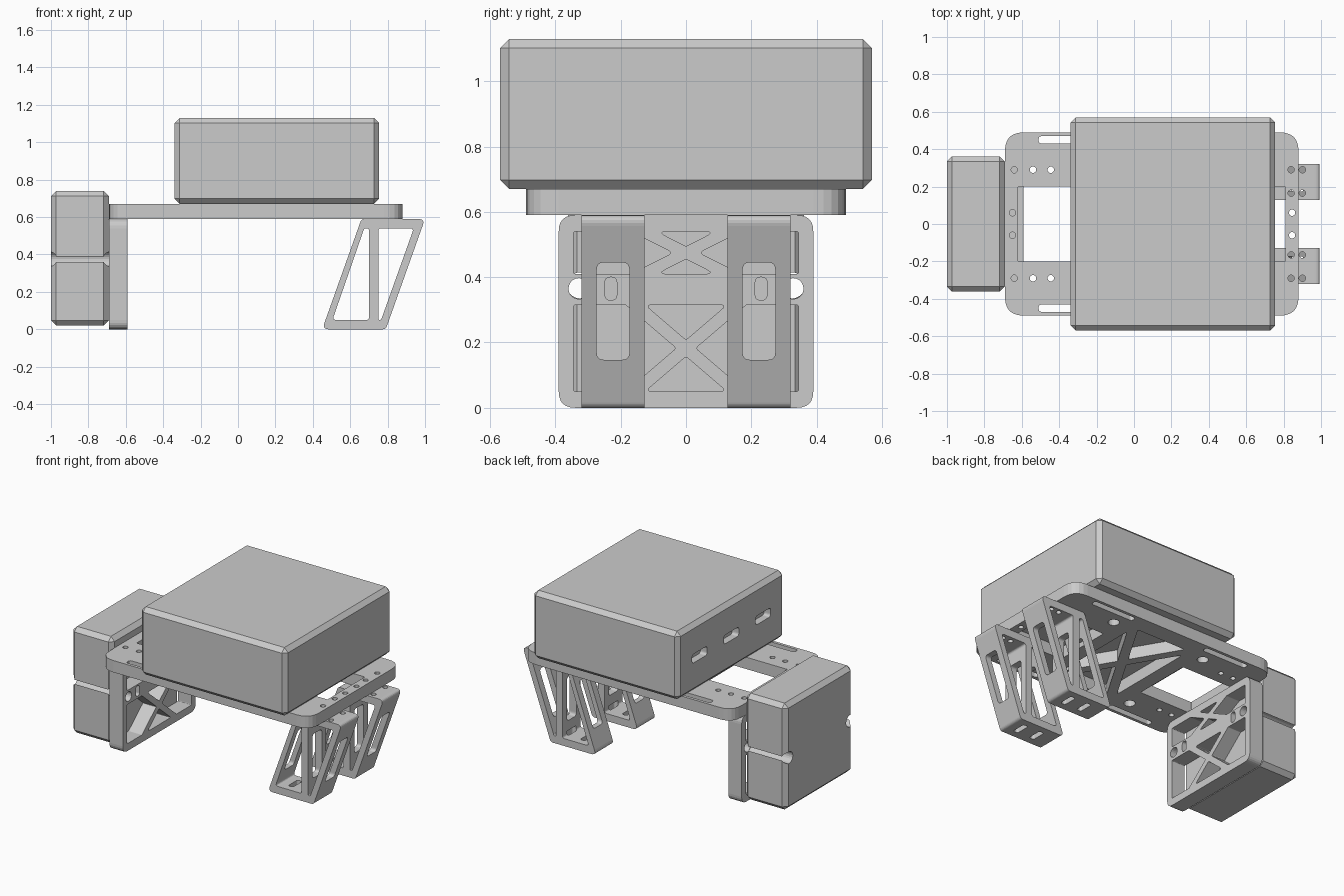
import bpy, bmesh, math
from mathutils import Matrix, Vector

if "Cube" in bpy.data.objects:
    bpy.data.objects.remove(bpy.data.objects["Cube"])


def rounded(pts, r):
    """Polygon with filleted corners."""
    out, n = [], len(pts)
    for i in range(n):
        p = Vector(pts[i])
        a, b = Vector(pts[i - 1]) - p, Vector(pts[(i + 1) % n]) - p
        t = min(r / math.tan(a.angle(b) / 2), 0.45 * a.length, 0.45 * b.length)
        a, b = p + a.normalized() * t, p + b.normalized() * t
        for k in range(7):
            s = k / 6
            out.append(a * (1 - s) ** 2 + p * 2 * s * (1 - s) * 1 + b * s * s)
    return out


def rect(x0, x1, y0, y1, r):
    return rounded([(x0, y0), (x1, y0), (x1, y1), (x0, y1)], r)


def circle(x, y, r):
    return [Vector((x + r * math.cos(a * math.pi / 10), y + r * math.sin(a * math.pi / 10)))
            for a in range(20)]


def truss(cx, cy, hx, hy, ex, g, r=0.008):
    """Four openings that leave an X of braces in a rectangle."""
    m, holes = hy / ex, []
    for s in (-1, 1):
        w = ex - g
        holes.append(rounded([(cx - w, cy + s * hy), (cx + w, cy + s * hy), (cx, cy + s * g * m)], r))
        if ex + g < hx:
            side = [(g, 0), (ex + g, hy), (hx, hy), (hx, -hy), (ex + g, -hy)]
        else:
            side = [(g, 0), (hx, (hx - g) * m), (hx, -(hx - g) * m)]
        holes.append(rounded([(cx + s * x, cy + y) for x, y in side], r))
    return holes


def panel(name, loops, lo, hi, axis):
    """Extrude outline plus holes between lo and hi along an axis."""
    cu = bpy.data.curves.new(name, 'CURVE')
    cu.dimensions, cu.fill_mode, cu.extrude = '2D', 'BOTH', (hi - lo) / 2
    for loop in loops:
        sp = cu.splines.new('POLY')
        sp.points.add(len(loop) - 1)
        for q, v in zip(sp.points, loop):
            q.co = (v[0], v[1], 0, 1)
        sp.use_cyclic_u = True
    tmp = bpy.data.objects.new(name + "_tmp", cu)
    bpy.context.collection.objects.link(tmp)
    bpy.context.view_layer.update()
    me = bpy.data.meshes.new_from_object(tmp.evaluated_get(bpy.context.evaluated_depsgraph_get()))
    bpy.data.objects.remove(tmp)
    cols = {'Z': ((1, 0, 0), (0, 1, 0), (0, 0, 1)), 'X': ((0, 1, 0), (0, 0, 1), (1, 0, 0)),
            'Y': ((1, 0, 0), (0, 0, 1), (0, 1, 0))}[axis]
    me.transform(Matrix.Translation((0, 0, (lo + hi) / 2)))
    me.transform(Matrix(cols).transposed().to_4x4())
    bm = bmesh.new()
    bm.from_mesh(me)
    bmesh.ops.remove_doubles(bm, verts=bm.verts, dist=1e-5)
    bmesh.ops.recalc_face_normals(bm, faces=bm.faces)
    bm.to_mesh(me)
    bm.free()
    for f in me.polygons:
        f.use_smooth = False
    me.name = name
    ob = bpy.data.objects.new(name, me)
    bpy.context.collection.objects.link(ob)
    return ob


def box(name, lo, hi, c):
    """Chamfered box."""
    bm = bmesh.new()
    bmesh.ops.create_cube(bm, size=1)
    for v in bm.verts:
        v.co = [lo[i] + (v.co[i] + 0.5) * (hi[i] - lo[i]) for i in range(3)]
    bmesh.ops.bevel(bm, geom=bm.edges[:], offset=c, segments=1, affect='EDGES', profile=0.5)
    me = bpy.data.meshes.new(name)
    bm.to_mesh(me)
    bm.free()
    ob = bpy.data.objects.new(name, me)
    bpy.context.collection.objects.link(ob)
    return ob


def cut(ob, loop, lo, hi, axis):
    c = panel(ob.name + "_cutter", [loop], lo, hi, axis)
    c.hide_render = True
    c.hide_set(True)
    m = ob.modifiers.new("cut", 'BOOLEAN')
    m.object, m.operation, m.solver = c, 'DIFFERENCE', 'EXACT'
    bpy.context.view_layer.objects.active = ob
    bpy.ops.object.modifier_apply(modifier=m.name)
    bpy.data.objects.remove(c)


# Top plate: end windows, X braces, edge slots and screw holes
loops = [rect(-0.69, 0.88, -0.49, 0.49, 0.1),
         rect(-0.62, -0.22, -0.2, 0.2, 0.005), rect(0.41, 0.81, -0.2, 0.2, 0.005)]
loops += truss(0.095, 0, 0.22, 0.37, 0.22, 0.035)
for s in (-1, 1):
    for x0, x1 in ((-0.51, -0.18), (0.38, 0.70)):
        loops.append(rect(x0, x1, s * 0.45 - 0.02, s * 0.45 + 0.02, 0.018))
    for x in (-0.64, -0.54, -0.445, 0.84):
        loops.append(circle(x, s * 0.29, 0.017))
    for x in (-0.65, 0.845):
        loops.append(circle(x, s * 0.06, 0.017))
    loops.append(circle(0.84, s * 0.165, 0.017))
    for x in (-0.255, 0.45):
        loops.append(circle(x, s * 0.345, 0.035))
panel("top_plate", loops, 0.59, 0.67, 'Z')

# Rear support plate with two X-braced openings
loops = [rect(-0.39, 0.39, 0, 0.59, 0.05)]
loops += truss(0, 0.475, 0.345, 0.065, 0.13, 0.04)
loops += truss(0, 0.1825, 0.345, 0.1325, 0.155, 0.03)
for s in (-1, 1):
    loops.append(rect(s * 0.23 - 0.018, s * 0.23 + 0.018, 0.33, 0.4, 0.017))
    loops.append(circle(s * 0.328, 0.365, 0.032))
panel("rear_support", loops, -0.69, -0.59, 'X')

# Slanted front legs
for side, s in (("left", -1), ("right", 1)):
    lo, hi = sorted((s * 0.127, s * 0.32))
    leg = panel(side + "_slanted_leg", [
        rounded([(0.45, 0), (0.79, 0), (1.0, 0.59), (0.66, 0.59)], 0.025),
        rounded([(0.505, 0.05), (0.70, 0.05), (0.70, 0.54), (0.675, 0.54)], 0.015),
        rounded([(0.75, 0.05), (0.765, 0.05), (0.94, 0.54), (0.75, 0.54)], 0.015)], lo, hi, 'Y')
    y = s * 0.2235
    cut(leg, rect(y - 0.05, y + 0.05, 0.147, 0.445, 0.022), 0.4, 1.1, 'X')
    for x in (0.585, 0.71):
        cut(leg, rect(x - 0.018, x + 0.018, y - 0.05, y + 0.05, 0.017), -0.1, 0.08, 'Z')
    for x in (0.84, 0.9):
        for yy in (0.165, 0.29):
            cut(leg, circle(x, s * yy, 0.017), 0.5, 0.7, 'Z')

# Large top case with three ports at the rear
case = box("top_case", (-0.34, -0.57, 0.67), (0.755, 0.57, 1.13), 0.028)
for y in (-0.34, 0, 0.34):
    cut(case, rect(y - 0.08, y + 0.08, 0.87, 0.93, 0.02), -0.5, -0.29, 'X')

# Upright rear case with two bolt holes through it
rear = box("rear_case", (-1.0, -0.362, 0.02), (-0.69, 0.362, 0.74), 0.028)
for s in (-1, 1):
    cut(rear, circle(s * 0.325, 0.375, 0.04), -1.1, -0.6, 'X')
